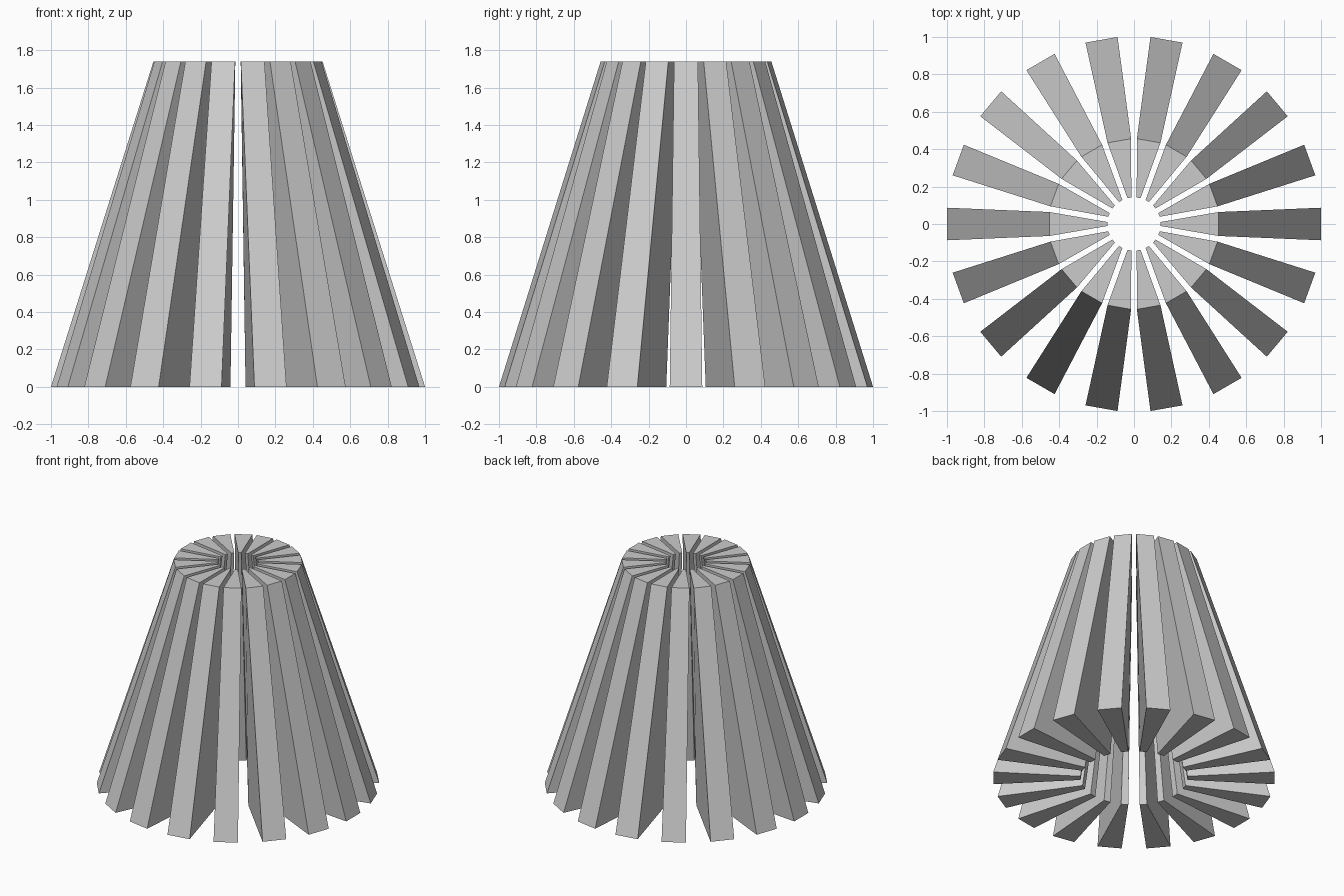
import bpy
from math import radians
from mathutils import Matrix, Vector

if "Cube" in bpy.data.objects:
    bpy.data.objects.remove(bpy.data.objects["Cube"])

COUNT = 18
# Fin cross-sections: z, inner radius, inner half width, outer radius, outer half width
BOTTOM = (0.0, 0.38, 0.026, 1.0, 0.087)
TOP = (1.74, 0.142, 0.0105, 0.452, 0.064)


def ring(z, ri, wi, ro, wo):
    return [(ri, -wi, z), (ro, -wo, z), (ro, wo, z), (ri, wi, z)]


# Tapered radial fins leaning inward, evenly spaced around the axis
verts, faces = [], []
for i in range(COUNT):
    turn = Matrix.Rotation(radians(360 / COUNT * i), 3, 'Z')
    b = len(verts)
    verts += [turn @ Vector(p) for p in ring(*BOTTOM) + ring(*TOP)]
    faces += [(b + 3, b + 2, b + 1, b), (b + 4, b + 5, b + 6, b + 7)]
    faces += [(b + k, b + (k + 1) % 4, b + 4 + (k + 1) % 4, b + 4 + k) for k in range(4)]

mesh = bpy.data.meshes.new("radial_fins")
mesh.from_pydata(verts, [], faces)
mesh.update()
bpy.context.collection.objects.link(bpy.data.objects.new("radial_fins", mesh))
